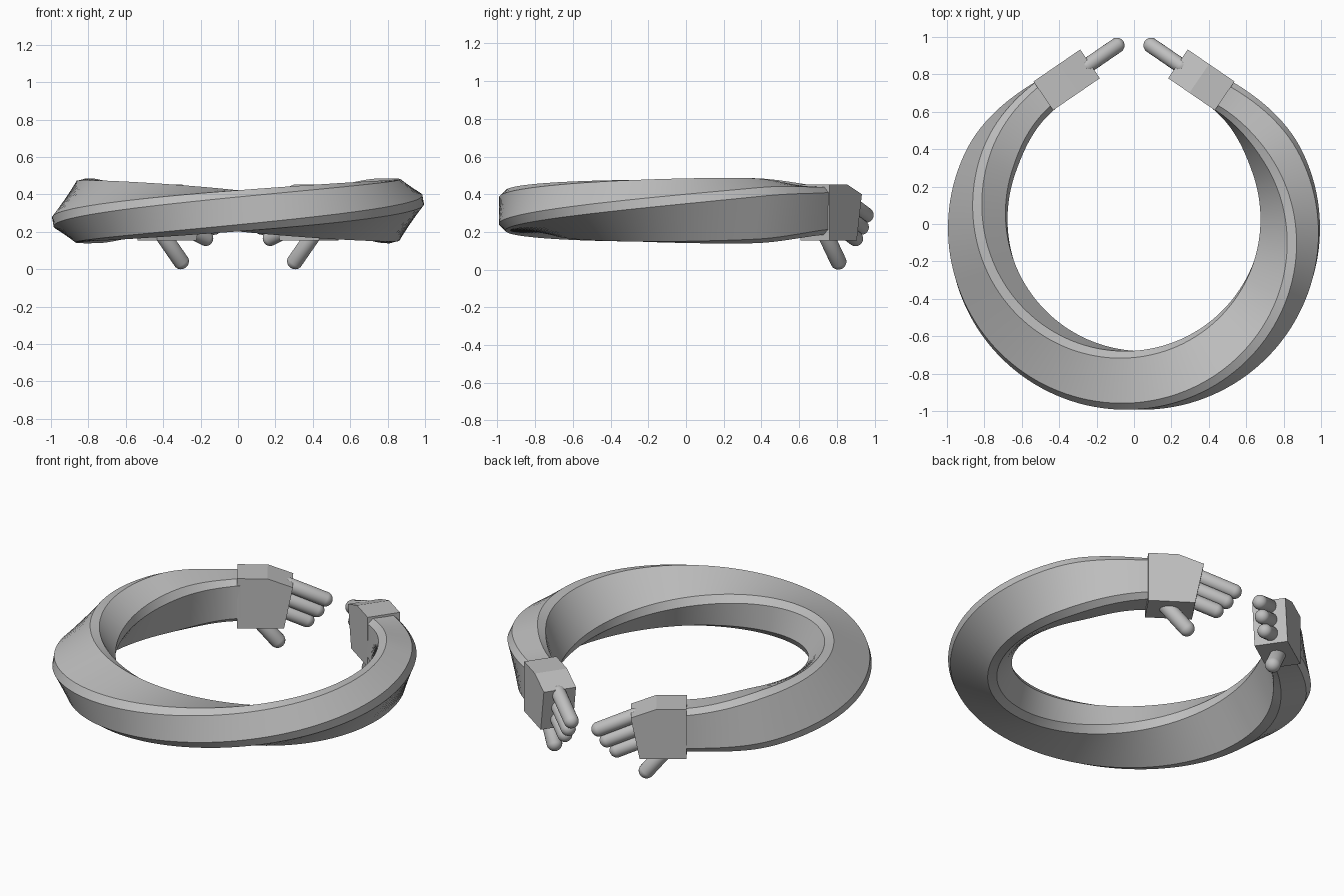
import bpy, bmesh, math
from mathutils import Vector, Matrix

cube = bpy.data.objects.get("Cube")
if cube:
    bpy.data.objects.remove(cube)

grey = bpy.data.materials.new("plain_grey")
grey.use_nodes = True
tone = (0.52, 0.52, 0.52, 1)
grey.diffuse_color = tone
grey.node_tree.nodes["Principled BSDF"].inputs["Base Color"].default_value = tone


def finish(name, bm, smooth=True):
    bmesh.ops.recalc_face_normals(bm, faces=bm.faces[:])
    mesh = bpy.data.meshes.new(name)
    bm.to_mesh(mesh)
    bm.free()
    mesh.materials.append(grey)
    obj = bpy.data.objects.new(name, mesh)
    bpy.context.collection.objects.link(obj)
    if smooth:
        bpy.ops.object.select_all(action='DESELECT')
        obj.select_set(True)
        bpy.context.view_layer.objects.active = obj
        bpy.ops.object.shade_smooth_by_angle(angle=math.radians(25))
    return obj


# Band: chamfered rectangle swept round an open ring with a half twist
RADIUS, MID_Z = 0.835, 0.3125
SWEEP = math.radians(146)
W, H, C = 0.157, 0.11, 0.036
section = [(W, C - H), (W, H - C), (W - C, H), (C - W, H),
           (-W, H - C), (-W, C - H), (C - W, -H), (W - C, -H)]
STEPS = 120
bm = bmesh.new()
rings = []
for i in range(STEPS + 1):
    t = 2 * i / STEPS - 1
    angle = t * SWEEP - math.pi / 2
    twist = t * math.pi / 2
    # narrow towards the wrists
    k = min(max((abs(t) - 0.78) / 0.22, 0), 1)
    scale = 1 - 0.19 * k * k * (3 - 2 * k)
    ring = []
    for a, b in section:
        out = scale * (a * math.cos(twist) - b * math.sin(twist))
        up = scale * (a * math.sin(twist) + b * math.cos(twist))
        r = RADIUS + out
        ring.append(bm.verts.new((r * math.cos(angle), r * math.sin(angle), MID_Z + up)))
    rings.append(ring)
for r0, r1 in zip(rings, rings[1:]):
    for j in range(8):
        n = (j + 1) % 8
        bm.faces.new((r0[j], r0[n], r1[n], r1[j]))
bm.faces.new(rings[0])
bm.faces.new(rings[-1])
finish("twisted_band", bm)


# Hands: each is laid out along a local x axis that starts at the wrist
def wrist_frame(side):
    along = Vector((-side * 0.825, 0.565, 0)).normalized()
    up = Vector((0, 0, 1))
    across = up.cross(along)
    frame = Matrix((along, across, up)).transposed().to_4x4()
    frame.translation = (side * 0.485, 0.685, 0)
    return frame


def capsule(name, frame, tip, tilt, length, radius):
    bm = bmesh.new()
    bmesh.ops.create_uvsphere(bm, u_segments=20, v_segments=13, radius=radius)
    for v in bm.verts:
        if v.co.z < 0:
            v.co.z -= length
    # local z becomes the pointing direction, dropping by the tilt
    turn = Matrix.Rotation(math.pi / 2 + math.radians(tilt), 4, 'Y')
    bm.transform(frame @ Matrix.Translation((tip[0], 0, tip[1])) @ turn)
    finish(name, bm)


def palm(name, frame):
    outline = [(0, 0.155), (0.255, 0.155), (0.303, 0.40), (0.165, 0.452), (0, 0.452)]
    bm = bmesh.new()
    base = bm.faces.new([bm.verts.new((u, -0.093, z)) for u, z in outline])
    grown = bmesh.ops.extrude_face_region(bm, geom=[base])["geom"]
    bmesh.ops.translate(bm, vec=(0, 0.186, 0),
                        verts=[g for g in grown if isinstance(g, bmesh.types.BMVert)])
    bm.transform(frame)
    finish(name, bm, smooth=False)


finger_tips = {"upper": (0.477, 0.29), "middle": (0.432, 0.225), "lower": (0.378, 0.165)}
for label, side in (("left", 1), ("right", -1)):
    frame = wrist_frame(side)
    palm(label + "_palm", frame)
    for finger, tip in finger_tips.items():
        capsule(f"{label}_{finger}_finger", frame, tip, 23, 0.21, 0.041)
    capsule(label + "_thumb", frame, (0.218, 0.043), 50, 0.17, 0.043)
